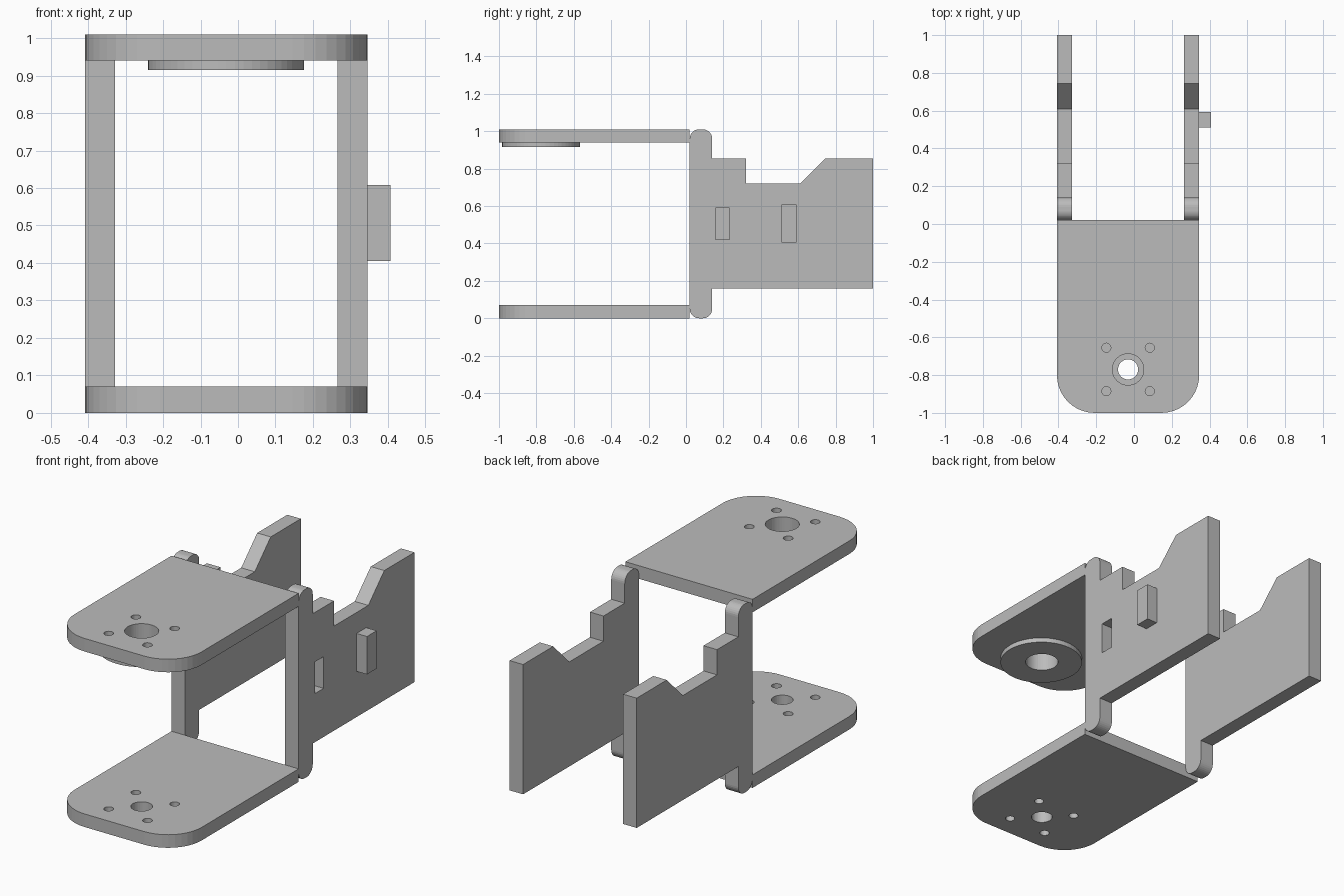
import bpy
from math import sin, cos, pi, radians

default = bpy.data.objects.get("Cube")
if default:
    bpy.data.objects.remove(default, do_unlink=True)

# One plain grey finish
grey = bpy.data.materials.new("plain grey")
grey.use_nodes = True
COLOUR = (0.5, 0.5, 0.5, 1)
grey.diffuse_color = COLOUR
grey.node_tree.nodes["Principled BSDF"].inputs["Base Color"].default_value = COLOUR


def arc(cx, cy, r, start, end, steps):
    """Points along an arc, angles in degrees."""
    angles = [radians(start + (end - start) * i / steps) for i in range(steps + 1)]
    return [(cx + r * cos(a), cy + r * sin(a)) for a in angles]


def circle(cx, cy, r, steps=40):
    return arc(cx, cy, r, 0, 360, steps)[:-1]


def sheet(name, loops, thickness, location, rotation=(0, 0, 0)):
    """Solid sheet from an outline followed by its hole loops."""
    curve = bpy.data.curves.new(name, 'CURVE')
    curve.dimensions = '2D'
    curve.fill_mode = 'BOTH'
    curve.extrude = thickness / 2
    for loop in loops:
        spline = curve.splines.new('POLY')
        spline.points.add(len(loop) - 1)
        for point, (x, y) in zip(spline.points, loop):
            point.co = (x, y, 0, 1)
        spline.use_cyclic_u = True
    obj = bpy.data.objects.new(name, curve)
    bpy.context.collection.objects.link(obj)
    obj.location, obj.rotation_euler = location, rotation
    bpy.ops.object.select_all(action='DESELECT')
    obj.select_set(True)
    bpy.context.view_layer.objects.active = obj
    bpy.ops.object.convert(target='MESH')
    obj = bpy.context.view_layer.objects.active
    # Weld the caps to the rim and flatten the shading
    bpy.ops.object.mode_set(mode='EDIT')
    bpy.ops.mesh.select_all(action='SELECT')
    bpy.ops.mesh.remove_doubles(threshold=0.0001)
    bpy.ops.mesh.normals_make_consistent(inside=False)
    bpy.ops.object.mode_set(mode='OBJECT')
    bpy.ops.object.shade_flat()
    obj.data.materials.clear()
    obj.data.materials.append(grey)
    return obj


def box(name, low, high):
    bpy.ops.mesh.primitive_cube_add(size=1, location=[(a + b) / 2 for a, b in zip(low, high)])
    obj = bpy.context.object
    obj.name = name
    obj.scale = [b - a for a, b in zip(low, high)]
    bpy.ops.object.transform_apply(location=False, rotation=False, scale=True)
    obj.data.materials.append(grey)
    return obj


LEFT, RIGHT, JOINT = 0.345, -0.408, 0.02
HEIGHT, PLATE, WALL = 1.01, 0.07, 0.08
HUB_X, HUB_Y = (LEFT + RIGHT) / 2, -0.77

# Upper and lower plates, rounded at the front, with hub and screw holes
R = 0.2
outline = ([(LEFT, JOINT), (RIGHT, JOINT)]
           + arc(RIGHT + R, R - 1, R, 180, 270, 10)
           + arc(LEFT - R, R - 1, R, 270, 360, 10))
screws = [circle(HUB_X + sx * 0.115, HUB_Y + sy * 0.115, 0.024, 24)
          for sx in (-1, 1) for sy in (-1, 1)]
sheet("lower_plate", [outline, circle(HUB_X, HUB_Y, 0.053)] + screws,
      PLATE, (0, 0, PLATE / 2))
sheet("upper_plate", [outline, circle(HUB_X, HUB_Y, 0.083)] + screws,
      PLATE, (0, 0, HEIGHT - PLATE / 2))

# Round boss under the upper plate
sheet("boss_ring", [circle(HUB_X, HUB_Y - 0.005, 0.208, 56), circle(HUB_X, HUB_Y, 0.083)],
      0.025, (0, 0, HEIGHT - PLATE - 0.0125))

# Side walls: rounded post at the front, notched panel behind
r, back = 0.05, 0.14
profile = (arc(JOINT + r, r, r, 180, 270, 8) + arc(back - r, r, r, 270, 360, 8)
           + [(back, 0.16), (1, 0.16), (1, 0.855), (0.745, 0.855), (0.61, 0.72),
              (0.32, 0.72), (0.32, 0.855), (back, 0.855)]
           + arc(back - r, HEIGHT - r, r, 0, 90, 8)
           + arc(JOINT + r, HEIGHT - r, r, 90, 180, 8))
upright = (pi / 2, 0, pi / 2)
sheet("right_wall", [profile], WALL, (RIGHT + WALL / 2, 0, 0), upright)
left_wall = sheet("left_wall", [profile], WALL, (LEFT - WALL / 2, 0, 0), upright)

# Blind slot in the outside of the left wall
cutter = box("slot_cutter", (LEFT - 0.065, 0.157, 0.42), (LEFT + 0.1, 0.232, 0.59))
cutter.hide_render = True
cut = left_wall.modifiers.new("slot", 'BOOLEAN')
cut.operation, cut.solver, cut.object = 'DIFFERENCE', 'EXACT', cutter
bpy.context.view_layer.objects.active = left_wall
bpy.ops.object.modifier_apply(modifier=cut.name)
bpy.data.objects.remove(cutter, do_unlink=True)

# Tab on the outside of the left wall
box("side_tab", (LEFT - 0.01, 0.51, 0.405), (LEFT + 0.062, 0.592, 0.608))
